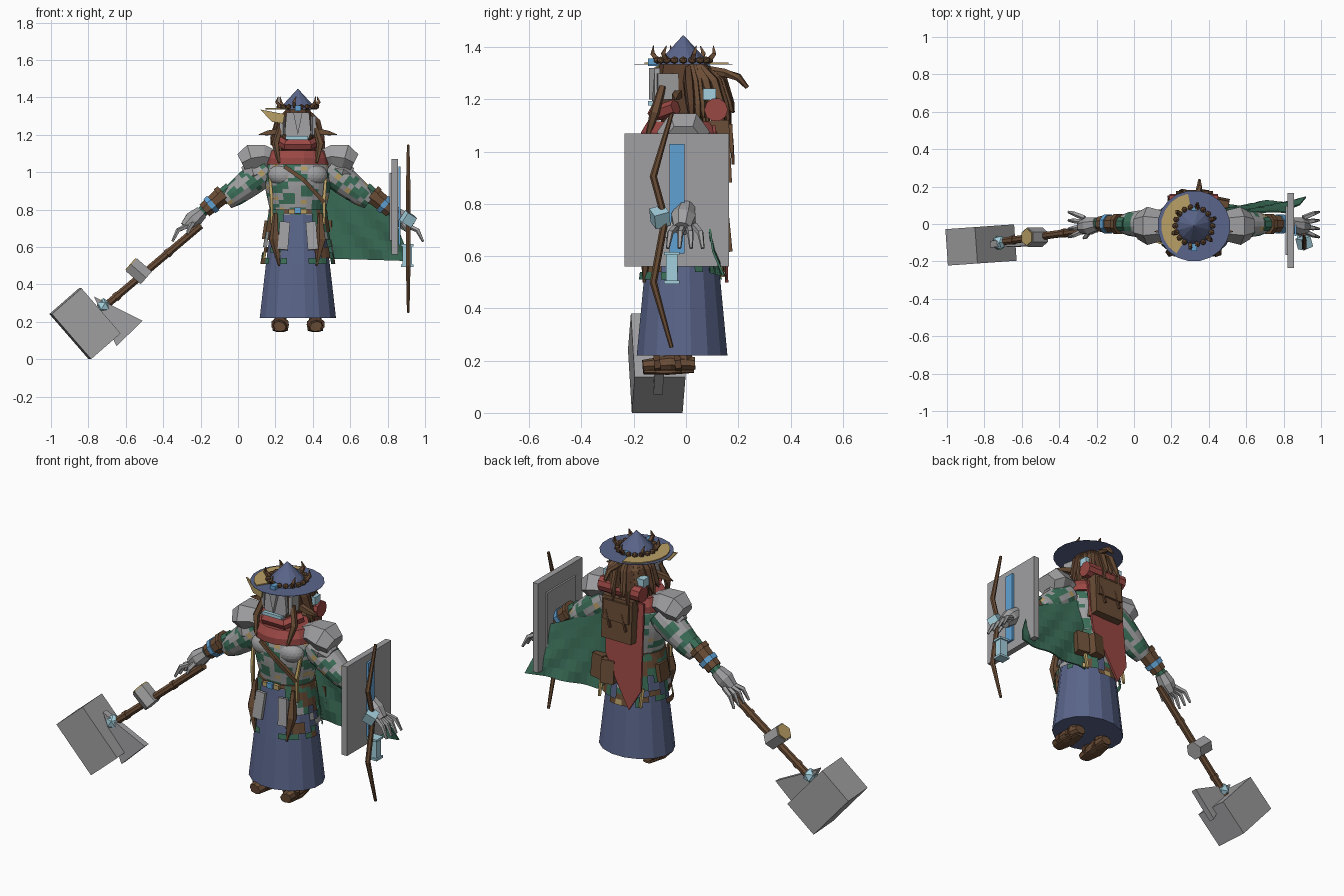
import bpy, bmesh, math, random
from math import sin, cos, pi
from mathutils import Vector, Matrix

random.seed(4)
if "Cube" in bpy.data.objects:
    bpy.data.objects.remove(bpy.data.objects["Cube"])
CX, CY = 0.32, -0.015          # body axis


def material(name, *rgb):
    m = bpy.data.materials.new(name)
    m.use_nodes = True
    lin = [(c / 255 / 12.92 if c < 11 else ((c / 255 + 0.055) / 1.055) ** 2.4) for c in rgb] + [1]
    m.diffuse_color = lin
    m.node_tree.nodes["Principled BSDF"].inputs["Base Color"].default_value = lin
    return m


GREY = material("steel_grey", 160, 160, 162)
NAVY = material("navy_cloth", 90, 101, 138)
GREEN = material("green_cloth", 60, 112, 90)
BROWN = material("brown_leather", 106, 77, 54)
DARK = material("dark_brown", 90, 62, 44)
RED = material("red_cloth", 154, 72, 68)
GOLD = material("gold", 186, 160, 102)
ICE = material("pale_blue", 164, 208, 222)
BLUE = material("bright_blue", 96, 162, 212)


def finish(name, bm, *mats):
    bmesh.ops.recalc_face_normals(bm, faces=bm.faces)
    me = bpy.data.meshes.new(name)
    bm.to_mesh(me)
    bm.free()
    ob = bpy.data.objects.new(name, me)
    bpy.context.collection.objects.link(ob)
    for m in mats:
        me.materials.append(m)
    return ob


def skin(name, rings, *mats, caps=True):
    """Join rings of points into a closed skin."""
    bm = bmesh.new()
    vr = [[bm.verts.new(p) for p in r] for r in rings]
    n = len(vr[0])
    for a, b in zip(vr, vr[1:]):
        for i in range(n):
            j = (i + 1) % n
            bm.faces.new((a[i], a[j], b[j], b[i]))
    if caps:
        bm.faces.new(vr[0])
        bm.faces.new(vr[-1])
    return finish(name, bm, *mats)


def loft(name, levels, n, *mats, x=CX, y=CY, caps=True):
    """Stack of upright ellipses: (z, radius x, radius y)."""
    return skin(name, [[(x + rx * cos(2 * pi * (i + .5) / n), y + ry * sin(2 * pi * (i + .5) / n), z)
                        for i in range(n)] for z, rx, ry in levels], *mats, caps=caps)


def tube(name, pts, radii, n, *mats, flat=1):
    """Tube along a path, flattened across y when flat differs from 1."""
    pts = [Vector(p) for p in pts]
    rings = []
    for k, p in enumerate(pts):
        t = (pts[min(k + 1, len(pts) - 1)] - pts[max(k - 1, 0)]).normalized()
        side = t.cross(Vector((0, 1, 0)))
        side = side.normalized() if side.length > .05 else Vector((1, 0, 0))
        up = t.cross(side)
        rings.append([p + radii[k] * (side * cos(2 * pi * (i + .5) / n) + up * flat * sin(2 * pi * (i + .5) / n))
                      for i in range(n)])
    return skin(name, rings, *mats)


def box(name, c, size, mat, rot=(0, 0, 0)):
    bm = bmesh.new()
    bmesh.ops.create_cube(bm, size=1)
    bm.transform(Matrix.Diagonal((*size, 1)))
    ob = finish(name, bm, mat)
    ob.location, ob.rotation_euler = c, rot
    return ob


def ball(name, c, r, mat, sub=1):
    bm = bmesh.new()
    bmesh.ops.create_icosphere(bm, subdivisions=sub, radius=1)
    bm.transform(Matrix.Translation(c) @ Matrix.Diagonal((*r, 1)))
    return finish(name, bm, mat)


def plate(name, pts, depth, mat):
    """Outline thickened along a vector."""
    return skin(name, [pts, [tuple(Vector(p) + Vector(depth)) for p in pts]], mat)


def patches(ob, cut):
    """Irregular cloth patches over steel, with a few gold ones."""
    for p in ob.data.polygons:
        c = p.center
        w = sin(c.x * 47 + c.z * 31) + sin(c.z * 73 - c.x * 27 + c.y * 25)
        p.material_index = 1 if w > cut else 2 if w < -1.75 else 0


# robe, torso and open coat
loft("robe", [(.22, .208, .177), (.5, .175, .15), (.82, .135, .115)], 16, NAVY)
girth = [(.77 + .02 * k, .148 + .032 * sin(pi * (k / 16) ** 1.4)) for k in range(17)]
patches(loft("torso", [(z, r, r * .8) for z, r in girth], 32, GREY, GREEN, GOLD), .15)
for s in (-1, 1):
    patches(ball("chest_plate", (CX + s * .075, -.095, .985), (.085, .06, .06), GREY, 3), 9)
coat = loft("coat", [(z, .155 + (.8 - z) * .16, .135 + (.8 - z) * .13)
                     for z in (.51, .54, .57, .6, .64, .68, .72, .76, .8)], 32, GREEN, BROWN, GREY, GOLD, caps=False)
bm = bmesh.new()
bm.from_mesh(coat.data)
gone = []
for f in bm.faces:
    c = f.calc_center_median()
    w = sin(c.x * 40 + c.z * 27) + sin(c.z * 41 + c.y * 33)
    f.material_index = 3 if w > 1.7 else 1 if w > .5 else 2 if w < -1.2 else 0
    if (c.y < -.08 and abs(c.x - CX) < .075) or random.random() < (.68 - c.z) * 3.4:
        gone.append(f)
bmesh.ops.delete(bm, geom=gone, context="FACES")
bm.to_mesh(coat.data)
bm.free()

# belt, straps and hanging plates
loft("belt", [(.78, .16, .135), (.8, .158, .132)], 20, BROWN)
box("belt_buckle", (CX, -.155, .79), (.1, .015, .025), GOLD)
box("buckle_gem", (CX, -.165, .795), (.035, .02, .03), BLUE)
tube("chest_strap", [(.25, -.15, 1.03), (.35, -.165, .96), (.46, -.125, .84)], [.015] * 3, 4, BROWN)
for s in (-1, 1):
    box("hip_plate", (CX + s * .075, -.155, .66), (.055, .02, .15), GREY, (-.12, s * -.08, 0))
    tube("hip_strap", [(CX + s * .12, -.13, .78), (CX + s * .125, -.15, .64), (CX + s * .1, -.16, .5)],
         [.012, .028, .006], 5, BROWN)
    tube("gold_trim", [(CX + s * .15, -.1, .98), (CX + s * .14, -.125, .86), (CX + s * .14, -.12, .72)],
         [.01, .012, .008], 4, GOLD)
    box("back_pouch", (.43 + s * .04, .125 - s * .015, .68), (.075, .05, .13), BROWN, (.1, 0, s * -.2))
    tube("back_tassel", [(CX + s * .13, .12, .62), (CX + s * .13, .14, .52)], [.012, .009], 5, GOLD)
box("side_pouch", (CX - .165, .0, .69), (.04, .08, .1), BROWN, (0, .15, 0))

# back cloth, pack and bedroll
plate("back_cloth", [(.19, .1, 1.1), (.43, .1, 1.1), (.41, .13, .78), (.34, .145, .66), (.25, .15, .5),
                     (.18, .14, .62)], (0, .012, 0), RED)
box("back_pack", (.32, .125, 1.0), (.19, .09, .24), BROWN, (.05, 0, 0))
box("pack_flap", (.32, .172, 1.05), (.16, .016, .11), BROWN, (.05, 0, 0))
for x in (.27, .37):
    box("pack_strap", (x, .178, 1.0), (.012, .012, .1), DARK, (.05, .3, 0))
tube("bedroll", [(.19, .115, 1.16), (.45, .115, 1.16)], [.045] * 2, 10, RED)
for x in (.42, .21):
    box("pack_crystal", (x, .09, 1.22), (.045, .05, .045), ICE)

# collar, head and mask
loft("collar", [(1.04, .175, .16), (1.075, .172, .16), (1.115, .15, .135)], 16, RED)
loft("head", [(1.08, .06, .06), (1.15, .085, .09), (1.25, .085, .095), (1.335, .07, .08)], 10, DARK, y=-.02)
plate("mask", [(.26, -.1, 1.32), (.25, -.1, 1.21), (.285, -.115, 1.13), (.355, -.115, 1.13), (.39, -.1, 1.21),
               (.38, -.1, 1.32)], (0, -.02, 0), GREY)
plate("mask_nose", [(.295, -.12, 1.32), (.345, -.12, 1.32), (.32, -.12, 1.2)], (0, -.022, 0), GREY)
box("mask_band", (.315, -.135, 1.185), (.12, .02, .018), ICE)
tube("scarf", [(.215, -.04, 1.17), (.26, -.12, 1.145), (.38, -.12, 1.145), (.435, -.04, 1.17)], [.03] * 4, 6, RED)
for s in (-1, 1):
    box("mask_cheek", (CX + s * .08, -.07, 1.25), (.02, .08, .1), GREY, (0, 0, s * .2))

# hair strands and braids around the sides and back
for i in range(34):
    a = -.15 + (pi + .3) * (i + random.random()) / 34
    r, end = random.uniform(.11, .17), random.uniform(1.05, 1.2)
    path = [(CX + q * cos(a + w) * .8, .01 + q * sin(a + w), z) for q, w, z in
            ((.06, 0, 1.328), (r * .8, .05, 1.27), (r, .1, 1.18), (r * 1.08, .12, end))]
    tube("hair_strand", path, [.015, .021, .017, .005], 5, random.choice((BROWN, DARK)))
for s in (-1, 1):
    tube("braid", [(CX + s * .09, -.09, 1.25), (CX + s * .12, -.12, 1.15), (CX + s * .1, -.15, 1.05)],
         [.015, .02, .008], 5, BROWN)
    tube("side_feather", [(CX + s * .1, -.03, 1.22), (CX + s * .16, -.04, 1.21), (CX + s * .21, -.04, 1.2)],
         [.02, .018, .003], 4, BROWN)
tube("back_branch", [(.33, .08, 1.31), (.34, .15, 1.3), (.35, .2, 1.285), (.35, .235, 1.245)],
     [.02, .018, .015, .008], 6, BROWN)

# hat with wreath
loft("hat_brim", [(1.334, .195, .19), (1.336, .195, .19)], 20, NAVY, y=-.01)
loft("hat_crown", [(1.336, .1, .1), (1.365, .078, .078), (1.445, .002, .002)], 12, NAVY, y=-.01)
arc = [1.75 + .3 * k for k in range(9)]
plate("brim_patch", [(CX + q * cos(a), -.01 + q * sin(a), 1.336) for q, ang in ((.175, arc), (.09, arc[::-1]))
                     for a in ang], (0, 0, .006), GOLD)
plate("gold_leaf", [(.12, -.1, 1.335), (.25, -.14, 1.31), (.24, -.13, 1.26), (.18, -.12, 1.27)], (0, .01, 0), GOLD)
for i in range(18):
    a = 2 * pi * i / 18
    x, y = CX + .1 * cos(a), -.01 + .1 * sin(a)
    if i != 13:
        ball("wreath_bead", (x, y, 1.35), (.017, .017, .015), BROWN)
    if i % 3 == 1:
        tube("wreath_twig", [(x, y, 1.35), (CX + .12 * cos(a), -.01 + .12 * sin(a), 1.375),
                             (CX + .115 * cos(a + .1), -.01 + .115 * sin(a + .1), 1.405)], [.013, .011, .002], 4, BROWN)
for y in (-.125, .07):
    box("hat_gem", (CX, y, 1.342), (.032, .04, .03), BLUE)

# arms, mirrored about the body
for s in (-1, 1):
    def at(d, y, z):
        return (CX + s * d, y, z)
    tube("pauldron", [at(.13, -.01, 1.07), at(.18, -.01, 1.085), at(.25, -.01, 1.075), at(.3, -.01, 1.05)],
         [.055, .07, .085, .06], 6, GREY, flat=1.2)
    tube("pauldron_rim", [at(.17, -.01, 1.01), at(.24, -.01, 1.0), at(.28, -.01, .98)], [.06, .075, .05], 7, GREY)
    patches(tube("sleeve", [at(.16 + .0225 * k, 0, 1.02 - .0175 * k) for k in range(11)],
                 [.075, .078, .08, .079, .078, .075, .072, .068, .065, .057, .048], 16, GREY, GREEN, GOLD), .1)
    tube("forearm", [at(.36, 0, .91), at(.54, 0, .765)], [.042, .03], 8, GREEN)
    tube("bracer", [at(.4, 0, .88), at(.5, 0, .795)], [.052, .044], 8, BROWN)
    tube("bracer_band", [at(.452, 0, .836), at(.473, 0, .818)], [.055, .053], 8, BLUE)
    tube("bracer_cuff", [at(.395, 0, .885), at(.415, 0, .868)], [.057, .057], 8, BROWN)
    tube("palm", [at(.515, 0, .785), at(.56, -.01, .745), at(.6, -.015, .705)], [.038, .05, .035], 8, GREY)
    for k in range(4):
        y = -.05 + .032 * k
        tube("finger", [at(.585, y * .7, .715), at(.64, y * 1.2, .69), at(.67, y * 1.4, .63)],
             [.015, .013, .007], 5, GREY)
    tube("thumb", [at(.56, -.04, .73), at(.58, -.07, .7), at(.59, -.075, .67)], [.015, .013, .007], 5, GREY)
    # feet
    tube("foot", [(CX + s * .093, .035, .19), (CX + s * .093, -.06, .185), (CX + s * .097, -.165, .175)],
         [.035, .048, .035], 8, BROWN, flat=.75)
    tube("sandal_sole", [(CX + s * .093, .03, .16), (CX + s * .094, -.07, .158), (CX + s * .097, -.16, .158)],
         [.025, .045, .03], 8, BROWN, flat=.3)
    for y in (-.11, -.03):
        tube("sandal_strap", [(CX + s * .095, y - .012, .185), (CX + s * .095, y + .012, .187)],
             [.05, .05], 8, DARK, flat=.8)
    tube("ankle", [(CX + s * .093, -.01, .18), (CX + s * .093, -.01, .3)], [.035, .035], 8, BROWN)

# draped cape under the left arm
bm = bmesh.new()
bmesh.ops.create_grid(bm, x_segments=14, y_segments=6, size=.5)
for v in bm.verts:
    u, t = v.co.x + .5, v.co.y + .5
    top = Vector((.42 + .4 * u, .06, 1.0 - .2 * u))
    low = Vector((.42 + .5 * u, .085 + .045 * u, .54 - .015 * u))
    v.co = low.lerp(top, t) + Vector((0, .009 * sin(u * 14 + t * 9) * (1.1 - t), 0))
cape = finish("cape", bm, GREEN)
cape.modifiers.new("thickness", "SOLIDIFY").thickness = .008

# shield with blade strip
box("shield", (.838, -.035, .815), (.034, .4, .51), GREY)
box("shield_back_panel", (.818, -.035, .815), (.014, .26, .36), GREY)
box("shield_blade", (.864, -.035, .82), (.012, .058, .42), BLUE)
box("blade_grip", (.905, -.055, .555), (.05, .045, .1), ICE)
for z in (.5, .61):
    box("grip_cap", (.905, -.055, z), (.065, .06, .012), ICE)
tube("bow", [(.91, -.055, 1.145), (.91, -.125, .905), (.91, -.08, .74), (.91, -.125, .5), (.91, -.055, .25)],
     [.008, .014, .014, .014, .008], 6, BROWN)
box("bow_gem", (.91, -.1, .75), (.06, .06, .06), ICE, (.3, .5, .4))

# war hammer
grip, tip = Vector((-.2, -.025, .715)), Vector((-.75, -.1, .25))
tube("hammer_shaft", [grip, tip], [.021, .021], 8, BROWN)
box("hammer_head", (-.818, -.112, .19), (.32, .195, .21), GREY, (0, .855, .07))
plate("hammer_wedge", [(-.77, -.09, .335), (-.51, -.08, .205), (-.65, -.09, .07)], (0, -.035, 0), GREY)
tube("shaft_block", [(-.57, -.07, .505), (-.49, -.07, .435)], [.052, .052], 6, GREY)
tube("block_cap", [(-.575, -.07, .51), (-.567, -.07, .503)], [.046, .046], 6, GOLD)
ball("hammer_gem", (-.72, -.1, .285), (.042, .042, .042), ICE)
for k in (.3, .8):
    c = grip.lerp(tip, k)
    tube("shaft_ring", [c, c + (tip - grip) * .03], [.025, .025], 8, BROWN)
